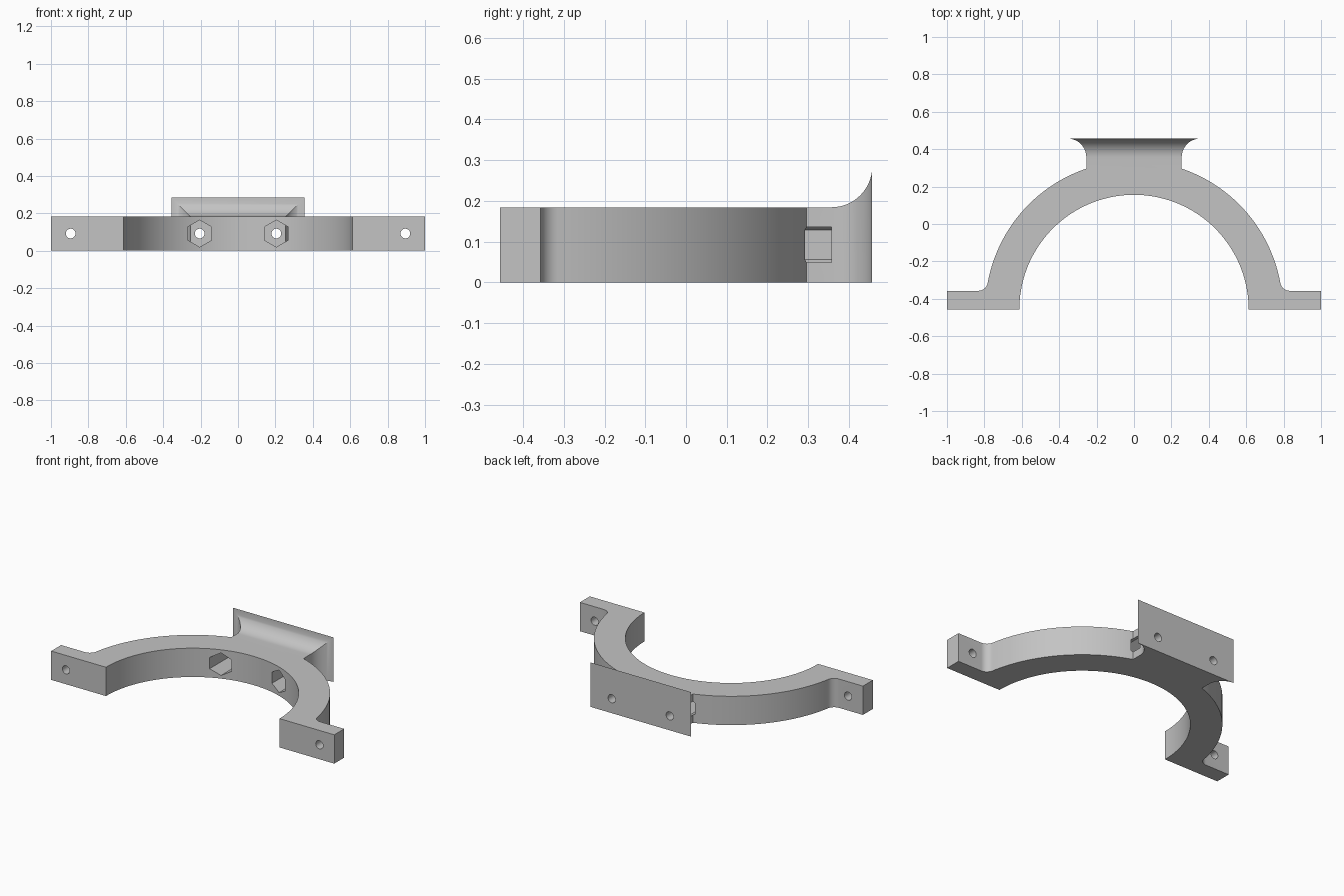
import bpy, bmesh
from math import sin, cos, pi, sqrt, asin, acos
from mathutils import Matrix

if "Cube" in bpy.data.objects:
    bpy.data.objects.remove(bpy.data.objects["Cube"])

HEIGHT = 0.184
FRONT, BACK = -0.457, 0.457
R_IN, R_OUT = 0.613, 0.795
EAR, FILLET = 0.1, 0.05        # ear thickness, fillet radius
NECK, FLARE = 0.255, 0.1       # neck half width, flare radius
FLARE_START = BACK - FLARE

grey = bpy.data.materials.new("plain grey")
grey.use_nodes = True
colour = (0.55, 0.55, 0.55, 1)
grey.diffuse_color = colour
grey.node_tree.nodes["Principled BSDF"].inputs["Base Color"].default_value = colour


def arc(cx, cy, r, a, b, n):
    steps = [a + (b - a) * i / n for i in range(n + 1)]
    return [(cx + r * cos(t), cy + r * sin(t)) for t in steps]


def make_object(name, bm):
    bmesh.ops.recalc_face_normals(bm, faces=bm.faces[:])
    mesh = bpy.data.meshes.new(name)
    bm.to_mesh(mesh)
    bm.free()
    mesh.materials.append(grey)
    ob = bpy.data.objects.new(name, mesh)
    bpy.context.collection.objects.link(ob)
    return ob


# Half-ring outline with ears, fillets and neck
rise = EAR + FILLET
fx = sqrt((R_OUT + FILLET) ** 2 - rise ** 2)
tangent = asin(rise / (R_OUT + FILLET))
half = [(1, FRONT), (1, FRONT + EAR)]
half += arc(fx, FRONT + rise, FILLET, 1.5 * pi, pi + tangent, 10)
half += arc(0, FRONT, R_OUT, tangent, acos(NECK / R_OUT), 36)[1:]
half += [(NECK, FLARE_START)]
outline = half + [(-x, y) for x, y in reversed(half)]
outline += arc(0, FRONT, R_IN, pi, 0, 72)

bm = bmesh.new()
base = bm.faces.new([bm.verts.new((x, y, 0)) for x, y in outline])
top = bmesh.ops.extrude_face_region(bm, geom=[base])["geom"]
bmesh.ops.translate(bm, vec=(0, 0, HEIGHT),
                    verts=[g for g in top if isinstance(g, bmesh.types.BMVert)])

# Mounting flange: the neck end flares out to both sides and upward
end = max(bm.faces, key=lambda f: min(v.co.y for v in f.verts))
STEPS = 14
for i in range(1, STEPS + 1):
    t = pi / 2 * i / STEPS
    out = FLARE * (1 - cos(t))
    end = bmesh.ops.extrude_discrete_faces(bm, faces=[end])["faces"][0]
    for v in end.verts:
        side = 1 if v.co.x > 0 else -1
        v.co.x = side * (NECK + out)
        v.co.y = FLARE_START + FLARE * sin(t)
        if v.co.z > HEIGHT / 2:
            v.co.z = HEIGHT + out
bracket = make_object("clamp_bracket", bm)


def cut(name, x, radius, sides, y0, y1):
    """Cut a prism running along y at mid height."""
    bm = bmesh.new()
    bmesh.ops.create_cone(bm, cap_ends=True, segments=sides, radius1=radius,
                          radius2=radius, depth=y1 - y0)
    place = Matrix.Translation((x, (y0 + y1) / 2, HEIGHT / 2))
    bmesh.ops.transform(bm, matrix=place @ Matrix.Rotation(pi / 2, 4, "X"), verts=bm.verts[:])
    cutter = make_object(name, bm)
    cutter.hide_render = True
    mod = bracket.modifiers.new(name, "BOOLEAN")
    mod.operation = "DIFFERENCE"
    mod.solver = "EXACT"
    mod.object = cutter
    bpy.ops.object.modifier_apply(modifier=name)
    bpy.data.objects.remove(cutter)


bpy.context.view_layer.objects.active = bracket
bracket.select_set(True)

# Bolt holes in ears and flange, hexagonal nut pockets inside the ring
for s in (-1, 1):
    cut("ear_hole", s * 0.895, 0.026, 32, FRONT - 0.1, FRONT + 0.2)
    cut("nut_pocket", s * 0.205, 0.072, 6, 0, FLARE_START)
    cut("flange_hole", s * 0.205, 0.026, 32, 0.05, BACK + 0.1)

bpy.ops.object.shade_smooth_by_angle(angle=pi / 6)
